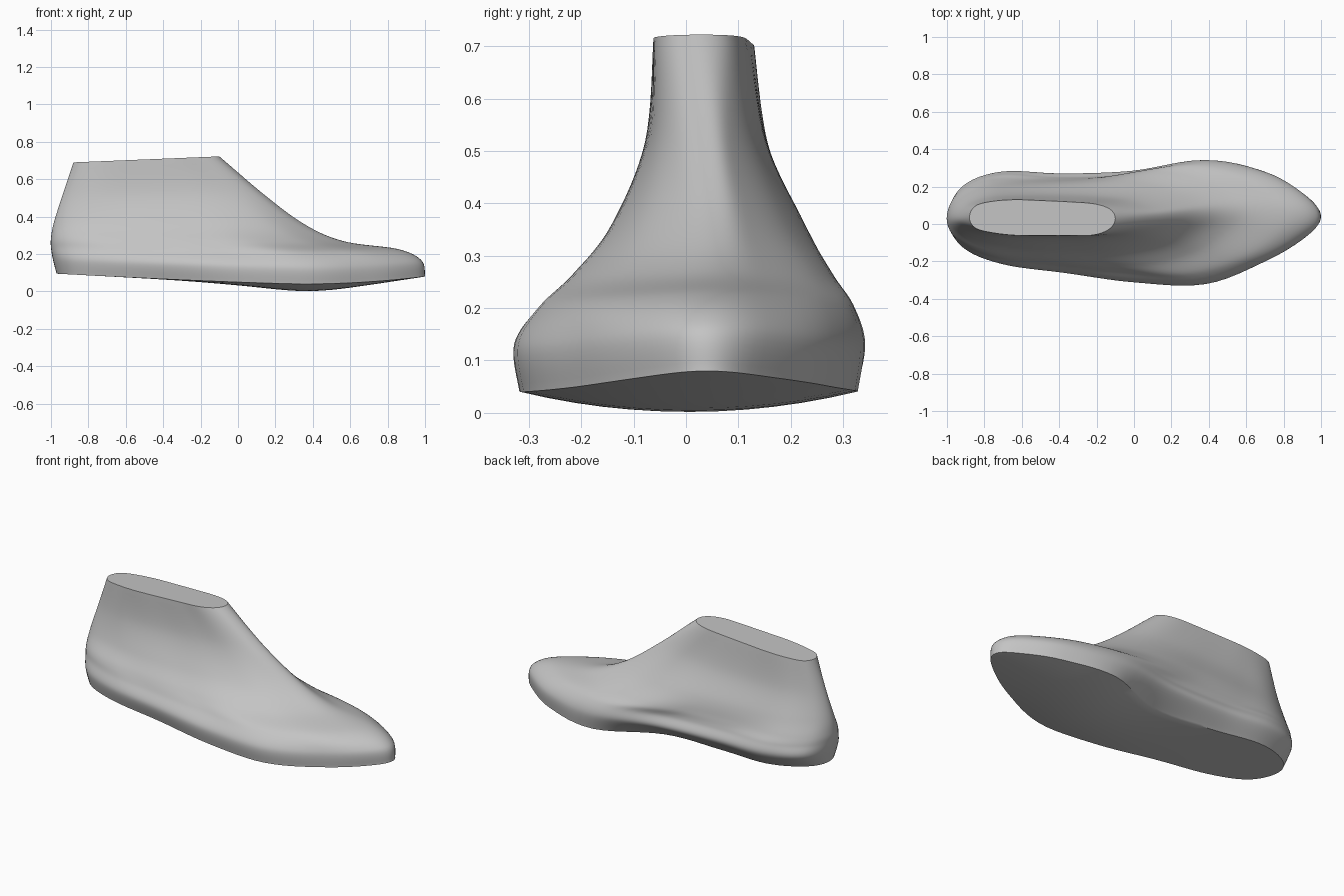
import bpy, bmesh, math

if "Cube" in bpy.data.objects:
    bpy.data.objects.remove(bpy.data.objects["Cube"], do_unlink=True)

HALF = 48          # points along each side of a ring
STEPS = 8          # rings between two key rings
ACROSS = 12        # strips across the sole and the top

# Each key ring: height fraction, heel x, front x, then widths around the ring
# from the heel along the left side to the front, and back along the right side
HEIGHTS = [(0, -.97, 1), (.13, -.99, .98), (.235, -1, .85), (.32, -1, .56),
           (.46, -.985, .35), (.7, -.94, .13), (1, -.88, -.1)]
LEFT = [(.03, .15, .22, .19, .175, .325, .265, .14, .04),
        (.03, .2, .278, .268, .28, .342, .28, .155, .04),
        (.03, .18, .265, .25, .26, .32, .265, .15, .05),
        (.03, .155, .235, .235, .245, .28, .245, .15, .07),
        (.03, .125, .195, .21, .22, .225, .19, .125, .07),
        (.03, .1, .145, .155, .155, .15, .13, .09, .05),
        (.035, .095, .12, .13, .125, .118, .108, .08, .03)]
RIGHT = [(-.12, -.2, -.24, -.3, -.31, -.19, -.06),
         (-.125, -.215, -.26, -.31, -.32, -.2, -.07),
         (-.1, -.185, -.22, -.255, -.275, -.19, -.06),
         (-.08, -.155, -.185, -.205, -.21, -.14, -.02),
         (-.045, -.1, -.13, -.14, -.135, -.09, -.005),
         (-.02, -.06, -.075, -.078, -.075, -.055, -.01),
         (-.02, -.045, -.06, -.062, -.062, -.058, -.025)]


def spline(values, t, closed=False):
    """Smooth curve through evenly spaced values."""
    n = len(values)
    i = math.floor(t) if closed else min(math.floor(t), n - 2)
    f = t - i
    a, b, c, d = (values[k % n if closed else max(0, min(k, n - 1))]
                  for k in range(i - 1, i + 3))
    return b + f / 2 * (c - a + f * (2*a - 5*b + 4*c - d + f * (3*(b - c) + d - a)))


def sole_edge(x):
    d = x - .35
    return .04 + (.04 * (d / .65) ** 2 if d > 0 else .055 * (-d / 1.32) ** 1.3)


def ring_points(t):
    s, heel, front = (spline(column, t) for column in zip(*HEIGHTS))
    keys = [l + r[::-1] for l, r in zip(LEFT, RIGHT)]
    widths = [spline(column, t) for column in zip(*keys)]
    points = []
    for i in range(2 * HALF):
        angle = math.pi * i / HALF
        x = heel + (front - heel) * (1 - math.cos(angle)) / 2
        low, high = sole_edge(x), .726 + .041 * x
        points.append((x, spline(widths, 8 * i / HALF, True), low + s * (high - low)))
    return points


def close_ring(bm, ring, depth):
    """Fill a ring with strips, bulging downward by depth."""
    rows = [[ring[0]] * (ACROSS + 1)]
    for i in range(1, HALF):
        a, b = ring[i], ring[-i]
        row = [a]
        for k in range(1, ACROSS):
            f = k / ACROSS
            p = a.co.lerp(b.co, f)
            bulge = math.exp(-((p.x - .35) / .5) ** 2) * abs(a.co.y - b.co.y) / .66
            p.z -= depth * bulge * 4 * f * (1 - f)
            row.append(bm.verts.new(p))
        rows.append(row + [b])
    rows.append([ring[HALF]] * (ACROSS + 1))
    for r, q in zip(rows, rows[1:]):
        for k in range(ACROSS):
            corners = dict.fromkeys((r[k], r[k + 1], q[k + 1], q[k]))
            bm.faces.new(list(corners))


# Foot form: side wall, sole and flat top
bm = bmesh.new()
count = (len(HEIGHTS) - 1) * STEPS
rings = [[bm.verts.new(p) for p in ring_points(j / STEPS)] for j in range(count + 1)]
for lower, upper in zip(rings, rings[1:]):
    for i in range(2 * HALF):
        bm.faces.new((lower[i - 1], lower[i], upper[i], upper[i - 1]))
close_ring(bm, rings[0], .04)
close_ring(bm, rings[-1], 0)
bmesh.ops.recalc_face_normals(bm, faces=bm.faces)
mesh = bpy.data.meshes.new("foot_form")
bm.to_mesh(mesh)
bm.free()
foot_form = bpy.data.objects.new("foot_form", mesh)
bpy.context.collection.objects.link(foot_form)

# Plain grey material
grey = bpy.data.materials.new("plain_grey")
grey.use_nodes = True
colour = (.55, .55, .55, 1)
grey.diffuse_color = colour
grey.node_tree.nodes["Principled BSDF"].inputs["Base Color"].default_value = colour
mesh.materials.append(grey)

# Smooth body with crisp sole and top edges
bpy.ops.object.select_all(action="DESELECT")
foot_form.select_set(True)
bpy.context.view_layer.objects.active = foot_form
bpy.ops.object.shade_smooth_by_angle(angle=math.radians(40))
